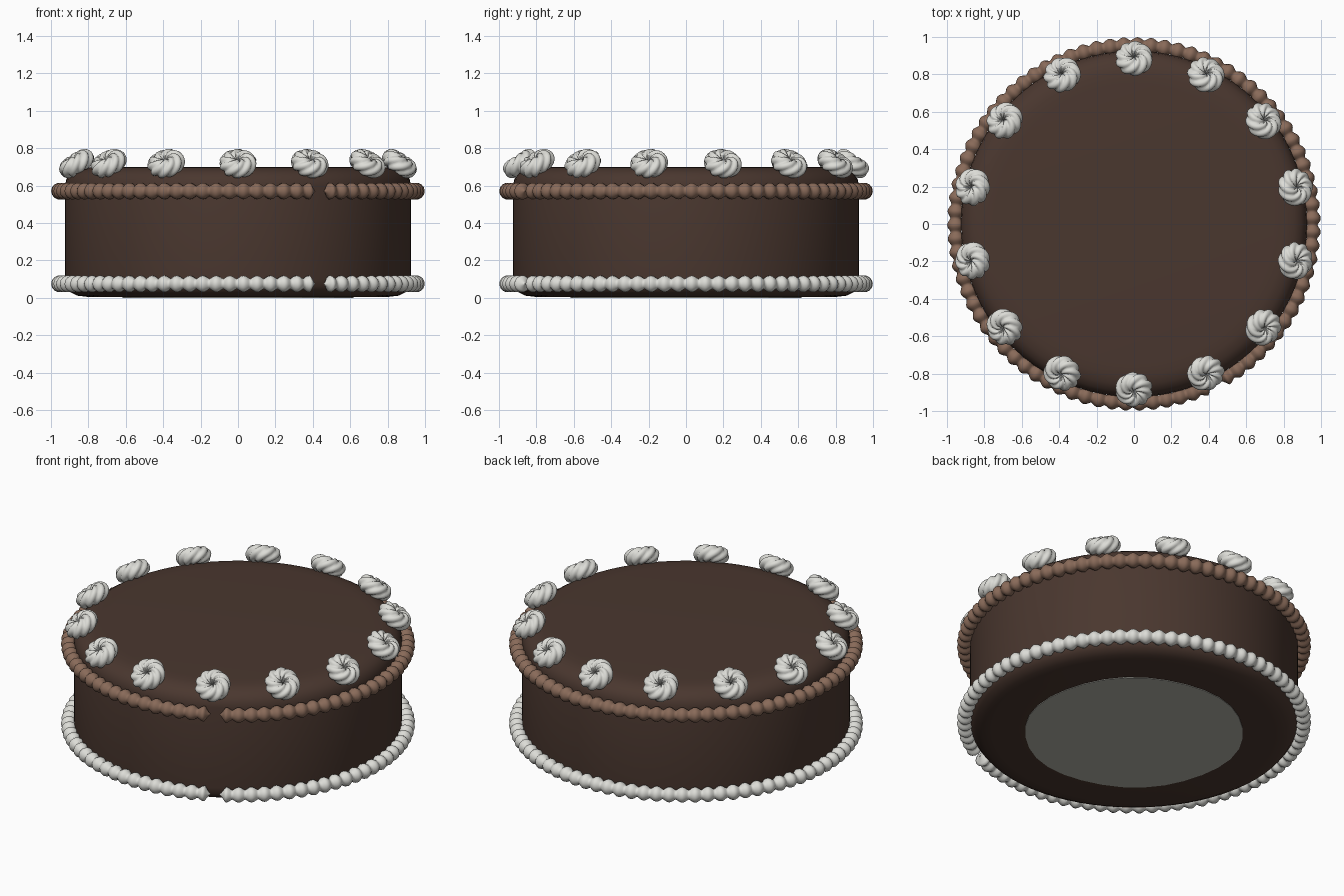
import bpy, bmesh
from math import sin, cos, pi, radians
from mathutils import Matrix, Vector

cube = bpy.data.objects.get("Cube")
if cube:
    bpy.data.objects.remove(cube)


def material(name, rgb):
    m = bpy.data.materials.new(name)
    m.use_nodes = True
    colour = (*rgb, 1)
    m.diffuse_color = colour
    m.node_tree.nodes["Principled BSDF"].inputs["Base Color"].default_value = colour
    return m


chocolate = material("dark chocolate", (0.068, 0.038, 0.028))
milk = material("milk chocolate icing", (0.25, 0.145, 0.1))
cream = material("cream icing", (0.72, 0.72, 0.68))
board = material("base grey", (0.45, 0.45, 0.4))


def make_object(name, bm, mat, smooth=True):
    bmesh.ops.recalc_face_normals(bm, faces=bm.faces)
    mesh = bpy.data.meshes.new(name)
    bm.to_mesh(mesh)
    bm.free()
    mesh.materials.append(mat)
    for p in mesh.polygons:
        p.use_smooth = smooth
    ob = bpy.data.objects.new(name, mesh)
    bpy.context.collection.objects.link(ob)
    return ob


def grid(rows, cols, point, wrap_rows):
    """Quad surface from point(i, j); columns always wrap round."""
    bm = bmesh.new()
    vs = [[bm.verts.new(point(i, j)) for j in range(cols)] for i in range(rows)]
    for i in range(rows if wrap_rows else rows - 1):
        a, b = vs[i], vs[(i + 1) % rows]
        for j in range(cols):
            k = (j + 1) % cols
            bm.faces.new((a[j], a[k], b[k], b[j]))
    return bm


# Cake body: a lathed profile with rounded rims
profile = [(0.0, 0.004), (0.62, 0.004), (0.8, 0.005), (0.86, 0.012), (0.9, 0.032),
           (0.92, 0.06), (0.925, 0.1), (0.925, 0.6), (0.918, 0.635), (0.895, 0.665),
           (0.86, 0.687), (0.81, 0.697), (0.75, 0.7), (0.0, 0.7)]
SEG = 72


def lathe_point(i, j):
    r, z = profile[i]
    a = 2 * pi * j / SEG
    return (r * cos(a), r * sin(a), z)


bm = grid(len(profile), SEG, lathe_point, False)
bmesh.ops.remove_doubles(bm, verts=bm.verts, dist=1e-5)
make_object("cake_body", bm, chocolate)

# Base plate with a slightly uneven edge
bm = bmesh.new()
edge = []
for k in range(32):
    a = 2 * pi * k / 32
    r = 0.618 + 0.008 * sin(5 * a) * cos(11 * a)
    edge.append(bm.verts.new((r * cos(a), r * sin(a), 0)))
plate = bm.faces.new(edge)
ext = bmesh.ops.extrude_face_region(bm, geom=[plate])
for v in ext["geom"]:
    if isinstance(v, bmesh.types.BMVert):
        v.co.z += 0.006
make_object("base_plate", bm, board, False)

# Piped bead borders, open at a small gap
BEADS, STEPS, SIDES = 82, 8, 14
START, END = radians(-61.3), radians(295.7)


def bead_border(name, z, mat):
    rows = BEADS * STEPS + 1

    def point(i, j):
        t = i / STEPS
        a = START + (END - START) * i / (rows - 1)
        taper = min(1, 0.03 + min(t, BEADS - t) * 2)
        r = (0.027 + 0.018 * abs(sin(pi * t)) ** 1.3) * taper
        v = 2 * pi * j / SIDES
        d = 0.954 + r * cos(v)
        return (d * cos(a), d * sin(a), z + r * sin(v))

    make_object(name, grid(rows, SIDES, point, False), mat)


bead_border("upper_border", 0.571, milk)
bead_border("lower_border", 0.075, cream)

# Piped rosettes: twisted ropes curled into rings, tilted outwards
LOBES, AROUND, TUBE = 8, 64, 24


def rosette_point(i, j):
    u, v = 2 * pi * i / AROUND, 2 * pi * j / TUBE
    phase = LOBES * (u - v / 2)
    r = 0.05 * (0.7 + 0.3 * abs(sin(phase / 2)) ** 0.8)
    d = 0.052 + r * cos(v)
    return (d * cos(u), d * sin(u), r * sin(v))


COUNT = 14
for n in range(COUNT):
    bm = grid(AROUND, TUBE, rosette_point, True)
    place = (Matrix.Rotation(2 * pi * n / COUNT + pi / 2, 4, "Z")
             @ Matrix.Translation(Vector((0.885, 0, 0.718)))
             @ Matrix.Rotation(radians(33), 4, "Y"))
    bm.transform(place)
    make_object(f"rosette_{n + 1}", bm, cream)
